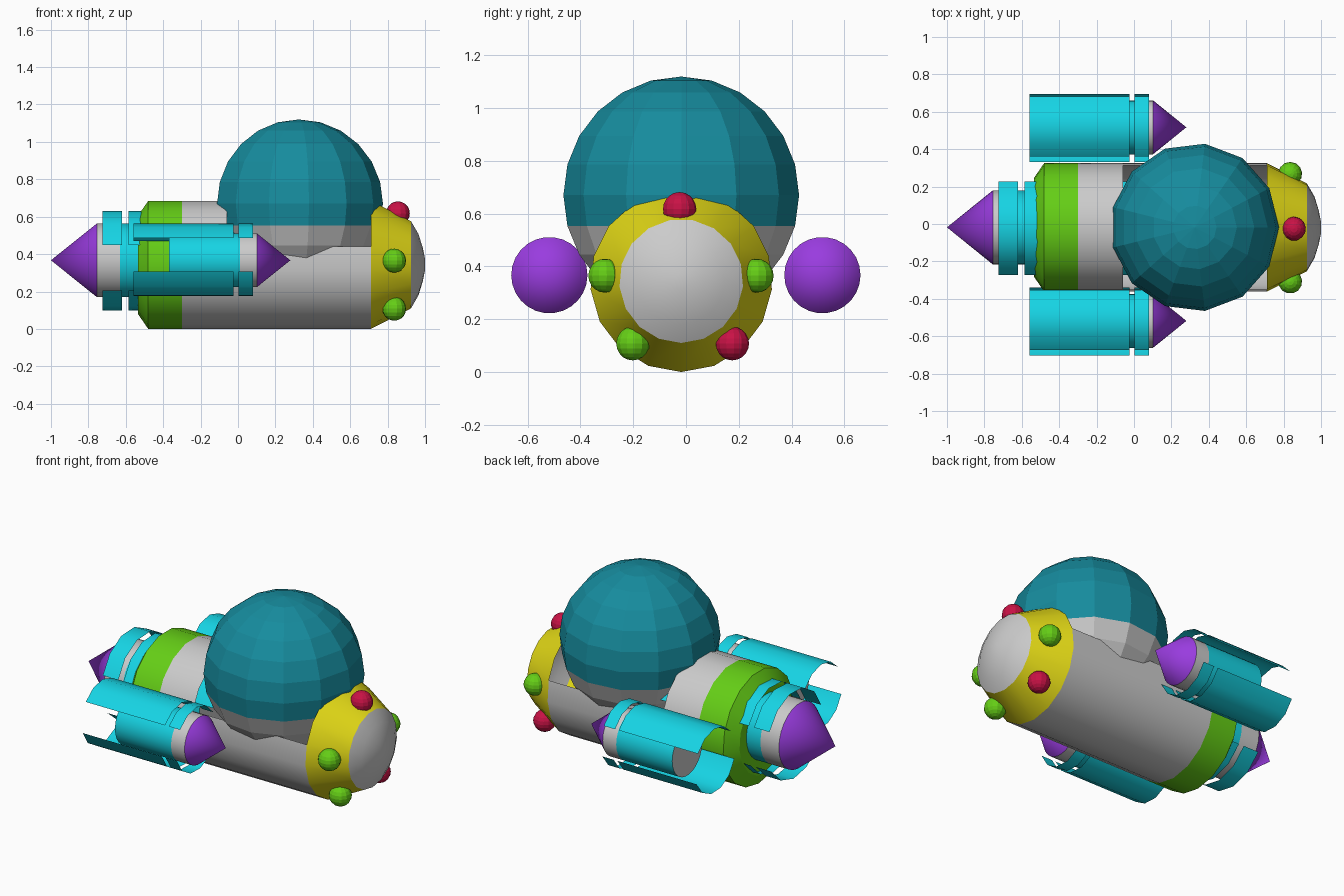
import bpy, bmesh
from math import sin, cos, radians, pi

if "Cube" in bpy.data.objects:
    bpy.data.objects.remove(bpy.data.objects["Cube"])

COLOURS = {
    "teal": (0.008, 0.26, 0.34), "cyan": (0.008, 0.66, 0.78),
    "purple": (0.32, 0.045, 0.74), "green": (0.13, 0.62, 0.008),
    "yellow": (0.75, 0.68, 0.008), "red": (0.58, 0.006, 0.06),
}
MATS = {}
for key, rgb in COLOURS.items():
    MATS[key] = bpy.data.materials.new(key)
    MATS[key].diffuse_color = (*rgb, 1)


def finish(name, bm, colour, smooth):
    mesh = bpy.data.meshes.new(name)
    bm.to_mesh(mesh)
    bm.free()
    ob = bpy.data.objects.new(name, mesh)
    bpy.context.collection.objects.link(ob)
    if colour:
        mesh.materials.append(MATS[colour])
    if smooth:
        bpy.ops.object.select_all(action='DESELECT')
        ob.select_set(True)
        bpy.context.view_layer.objects.active = ob
        bpy.ops.object.shade_smooth_by_angle(angle=radians(30))
    return ob


def revolve(name, profile, centre, sides, colour=None, axis='x',
            start=0.0, steps=None, flip=1, smooth=True):
    """Spin (position, radius) pairs round an axis; fewer steps gives an open arc."""
    bm = bmesh.new()
    steps = steps or sides
    rows = []
    for a, r in profile:
        row = []
        for k in range(steps + 1):
            t = radians(start) + 2 * pi * k / sides
            u, v = r * cos(t), r * sin(t) * flip
            if axis == 'x':
                co = (a, centre[0] + u, centre[1] + v)
            else:
                co = (centre[0] + u, centre[1] + v, a)
            row.append(bm.verts.new(co))
        rows.append(row)
    for p, q in zip(rows, rows[1:]):
        for k in range(steps):
            bm.faces.new((p[k], p[k + 1], q[k + 1], q[k]))
    bmesh.ops.remove_doubles(bm, verts=bm.verts, dist=1e-5)
    bmesh.ops.recalc_face_normals(bm, faces=bm.faces)
    return finish(name, bm, colour, smooth)


# Hull: closed tail, open cockpit trough, tapered collar and rounded nose
HULL, N, R = (-0.018, 0.345), 17, 0.345
revolve("tail_band", [(-0.535, 0), (-0.535, 0.265), (-0.48, R), (-0.30, R)],
        HULL, N, "green", start=-90)
revolve("hull_rear", [(-0.30, R), (-0.06, R)], HULL, N, start=-90)
revolve("hull_trough", [(-0.06, R), (0.71, R)], HULL, N,
        start=-90 - 5 * 360 / N, steps=10)
revolve("nose_collar", [(0.71, R), (0.925, 0.235)], HULL, N, "yellow", start=-90)
revolve("nose_cap", [(0.925, 0.235), (0.965, 0.165), (0.988, 0.09), (1.0, 0.03), (1.0, 0)],
        HULL, N, start=-90)

# Cockpit sphere: teal dome over a grey bowl
def arc(lo, hi):
    return [(0.67 + 0.45 * sin(radians(d)), 0.45 * cos(radians(d)))
            for d in range(lo, hi + 1, 15)]

POD = (0.325, -0.018)
revolve("cockpit_dome", arc(-15, 90), POD, 13, "teal", axis='z', smooth=False)
revolve("cockpit_bowl", arc(-90, -15), POD, 13, axis='z', smooth=False)


# Engine: cone, core and thin split shells, measured back from the cone tip
def engine(name, tip, y, direction, s, flip):
    c = (y, 0.367)

    def part(label, prof, colour=None, sides=26, **kw):
        pts = [(tip + direction * s * a, r * s) for a, r in prof]
        revolve(f"{name}_{label}", pts, c, sides, colour, flip=flip, **kw)

    part("cone", [(0, 0), (0.245, 0.198)], "purple")
    part("neck", [(0.245, 0.198), (0.37, 0.198)])
    part("core", [(0.37, 0.198), (0.89, 0.198)], "cyan")
    part("core_end", [(0.89, 0.198), (0.89, 0)])
    for label, a, b in (("ring", 0.275, 0.38), ("shell", 0.415, 1.15)):
        prof = [(a, 0.268), (b, 0.268)]
        part(label + "_upper", prof, "cyan", 13, start=32, steps=4)
        part(label + "_lower", prof, "cyan", 13, start=-162, steps=5)


engine("rear_engine", -1.0, -0.018, 1, 1.0, -1)
engine("front_side_engine", 0.28, -0.518, -1, 0.73, 1)
engine("back_side_engine", 0.28, 0.517, -1, 0.73, 1)

# Lamps round the nose collar
LAMPS = [("top", 0.855, -0.025, 0.618, "red"),
         ("back", 0.835, 0.268, 0.365, "green"),
         ("front", 0.835, -0.308, 0.365, "green"),
         ("low_front", 0.835, -0.202, 0.108, "green"),
         ("low_back", 0.835, 0.175, 0.108, "red")]
for label, x, y, z, colour in LAMPS:
    bm = bmesh.new()
    bmesh.ops.create_uvsphere(bm, u_segments=13, v_segments=10, radius=0.064)
    bmesh.ops.translate(bm, verts=bm.verts, vec=(x, y, z))
    finish("lamp_" + label, bm, colour, False)

for m in bpy.data.materials:
    if m.users and not m.is_grease_pencil:
        m.use_nodes = True
        m.node_tree.nodes["Principled BSDF"].inputs["Base Color"].default_value = m.diffuse_color
